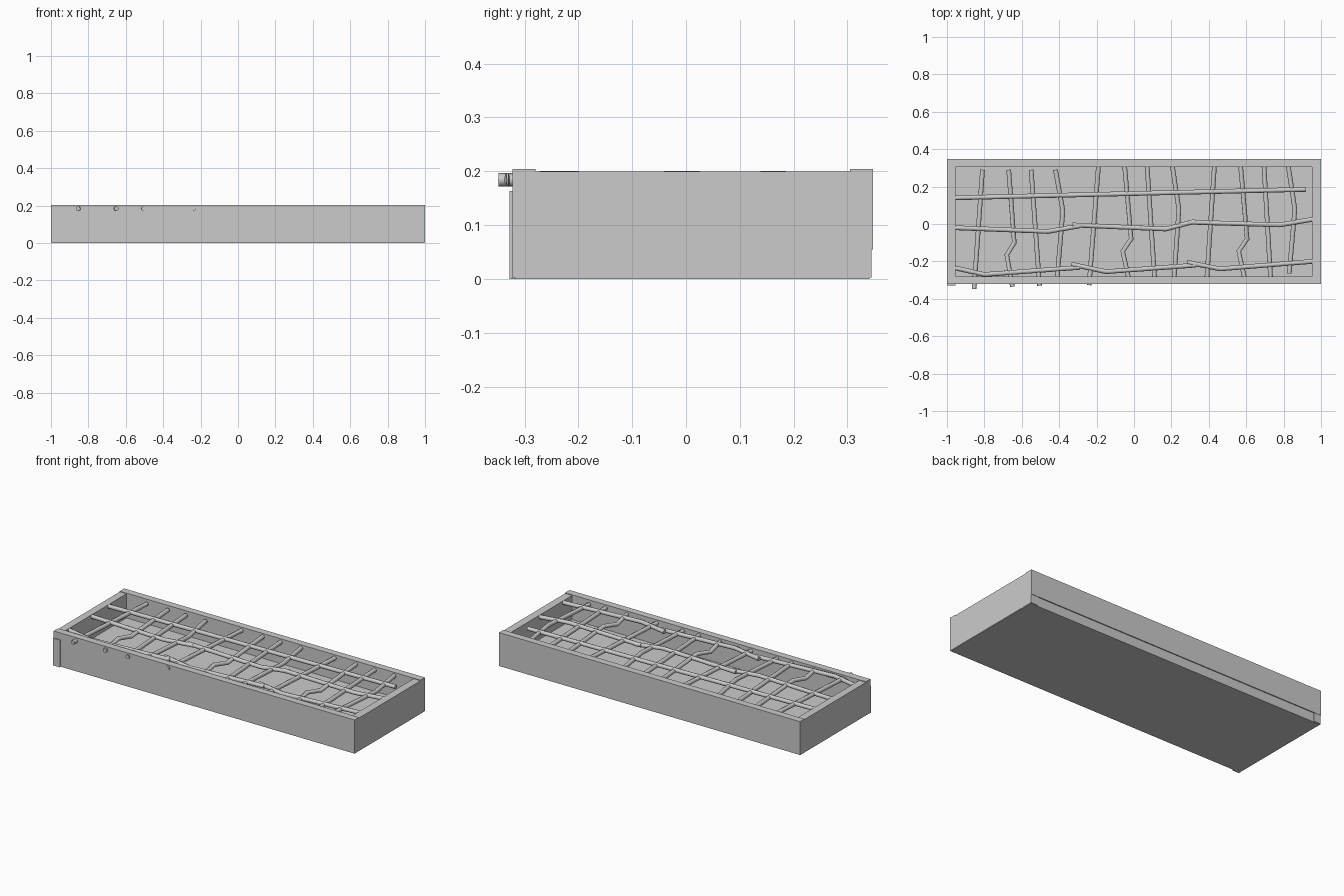
import bpy
import math


def box(name, x0, x1, y0, y1, z0, z1):
    bpy.ops.mesh.primitive_cube_add(
        size=1, location=((x0 + x1) / 2, (y0 + y1) / 2, (z0 + z1) / 2))
    ob = bpy.context.object
    ob.name = name
    ob.scale = (x1 - x0, y1 - y0, z1 - z0)
    bpy.ops.object.transform_apply(location=False, rotation=False, scale=True)
    return ob


def rods(name, paths, z, radius):
    cu = bpy.data.curves.new(name, 'CURVE')
    cu.dimensions = '3D'
    cu.bevel_depth = radius
    cu.bevel_resolution = 2
    cu.use_fill_caps = True
    for path in paths:
        sp = cu.splines.new('POLY')
        sp.points.add(len(path) - 1)
        for p, (x, y) in zip(sp.points, path):
            p.co = (x, y, z, 1)
    ob = bpy.data.objects.new(name, cu)
    bpy.context.collection.objects.link(ob)
    bpy.ops.object.select_all(action='DESELECT')
    ob.select_set(True)
    bpy.context.view_layer.objects.active = ob
    bpy.ops.object.convert(target='MESH')
    bpy.ops.object.shade_smooth_by_angle(angle=math.radians(50))


# Formwork tray: floor slab and side boards
box("floor_slab", -0.998, 0.998, -0.317, 0.341, 0.0, 0.055)
box("front_board", -1, 1, -0.322, -0.28, 0.002, 0.204)
box("back_board", -1, 1, 0.305, 0.347, 0.055, 0.204)
box("left_end_board", -1, -0.955, -0.32, 0.345, 0.003, 0.2)
box("left_end_lip", -1, -0.955, -0.328, -0.315, 0.0, 0.163)
box("right_end_board", 0.953, 1, -0.32, 0.345, 0.003, 0.2)

# Reinforcing bars across the tray, some poking through the front board
rods("cross_bars", [
    [(-0.81, 0.29), (-0.855, -0.348)],
    [(-0.67, 0.29), (-0.64, -0.10), (-0.68, -0.165), (-0.65, -0.335)],
    [(-0.55, 0.29), (-0.505, -0.33)],
    [(-0.42, 0.29), (-0.38, 0.07), (-0.41, -0.28)],
    [(-0.19, 0.31), (-0.24, -0.327)],
    [(-0.05, 0.31), (-0.015, -0.08), (-0.06, -0.145), (-0.03, -0.285)],
    [(0.07, 0.31), (0.11, -0.285)],
    [(0.205, 0.31), (0.24, 0.08), (0.215, -0.285)],
    [(0.43, 0.31), (0.39, -0.285)],
    [(0.57, 0.31), (0.605, -0.08), (0.56, -0.145), (0.59, -0.285)],
    [(0.695, 0.31), (0.73, -0.285)],
    [(0.825, 0.31), (0.86, 0.08), (0.83, -0.265)],
], 0.184, 0.0125)

# Reinforcing bars running lengthwise, overlapping where pieces meet
rods("long_bars", [
    [(-0.957, 0.14), (0.92, 0.185)],
    [(-0.957, -0.02), (-0.46, -0.04), (-0.29, -0.01)],
    [(-0.33, -0.005), (0.17, -0.027), (0.33, 0.015)],
    [(0.29, 0.01), (0.78, -0.005), (0.955, 0.025)],
    [(-0.957, -0.235), (-0.80, -0.27), (-0.29, -0.232)],
    [(-0.335, -0.215), (-0.15, -0.255), (0.33, -0.22)],
    [(0.285, -0.205), (0.46, -0.24), (0.955, -0.20)],
], 0.188, 0.0125)
